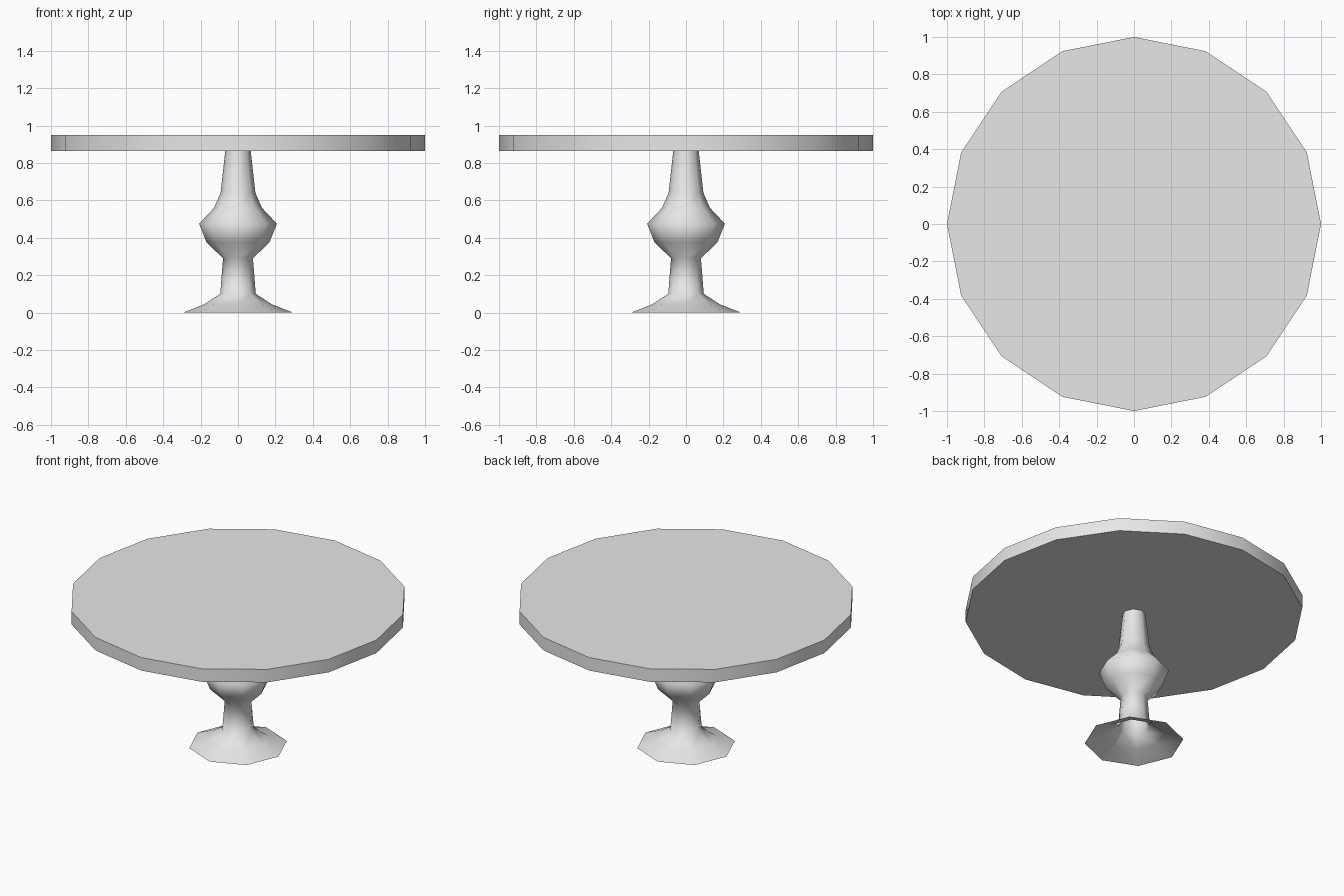
import bpy, bmesh, math

if "Cube" in bpy.data.objects:
    bpy.data.objects.remove(bpy.data.objects["Cube"])

grey = bpy.data.materials.new("light_grey")
grey.diffuse_color = (0.8, 0.8, 0.8, 1)
grey.use_nodes = True
grey.node_tree.nodes["Principled BSDF"].inputs["Base Color"].default_value = grey.diffuse_color


def lathe(name, profile, sides, capped):
    """Revolve (radius, height) points around z."""
    bm = bmesh.new()
    rings = [[bm.verts.new((r * math.cos(a), r * math.sin(a), z))
              for a in (2 * math.pi * i / sides for i in range(sides))]
             for r, z in profile]
    for low, high in zip(rings, rings[1:]):
        for i in range(sides):
            j = (i + 1) % sides
            bm.faces.new((low[i], low[j], high[j], high[i]))
    if capped:
        bm.faces.new(rings[0][::-1])
        bm.faces.new(rings[-1])
    for f in bm.faces:
        f.smooth = len(f.verts) == 4
    # keep the rim of capped shapes crisp
    for e in bm.edges:
        e.smooth = all(f.smooth for f in e.link_faces)
    me = bpy.data.meshes.new(name)
    bm.to_mesh(me)
    bm.free()
    me.materials.append(grey)
    ob = bpy.data.objects.new(name, me)
    bpy.context.collection.objects.link(ob)
    return ob


# Sixteen-sided table top
lathe("table_top", [(1.0, 0.865), (1.0, 0.95)], 16, True)

# Turned eight-sided pedestal, hollow underneath
lathe("pedestal", [(0.293, 0.003), (0.18, 0.045), (0.095, 0.10), (0.08, 0.29),
                   (0.168, 0.375), (0.208, 0.475), (0.128, 0.56),
                   (0.093, 0.64), (0.068, 0.866)], 8, False)
bpy.data.objects["pedestal"].data.vertices.foreach_get
for v in bpy.data.objects["pedestal"].data.vertices:
    if v.co.z < 0.01:
        v.co.z = 0.0
